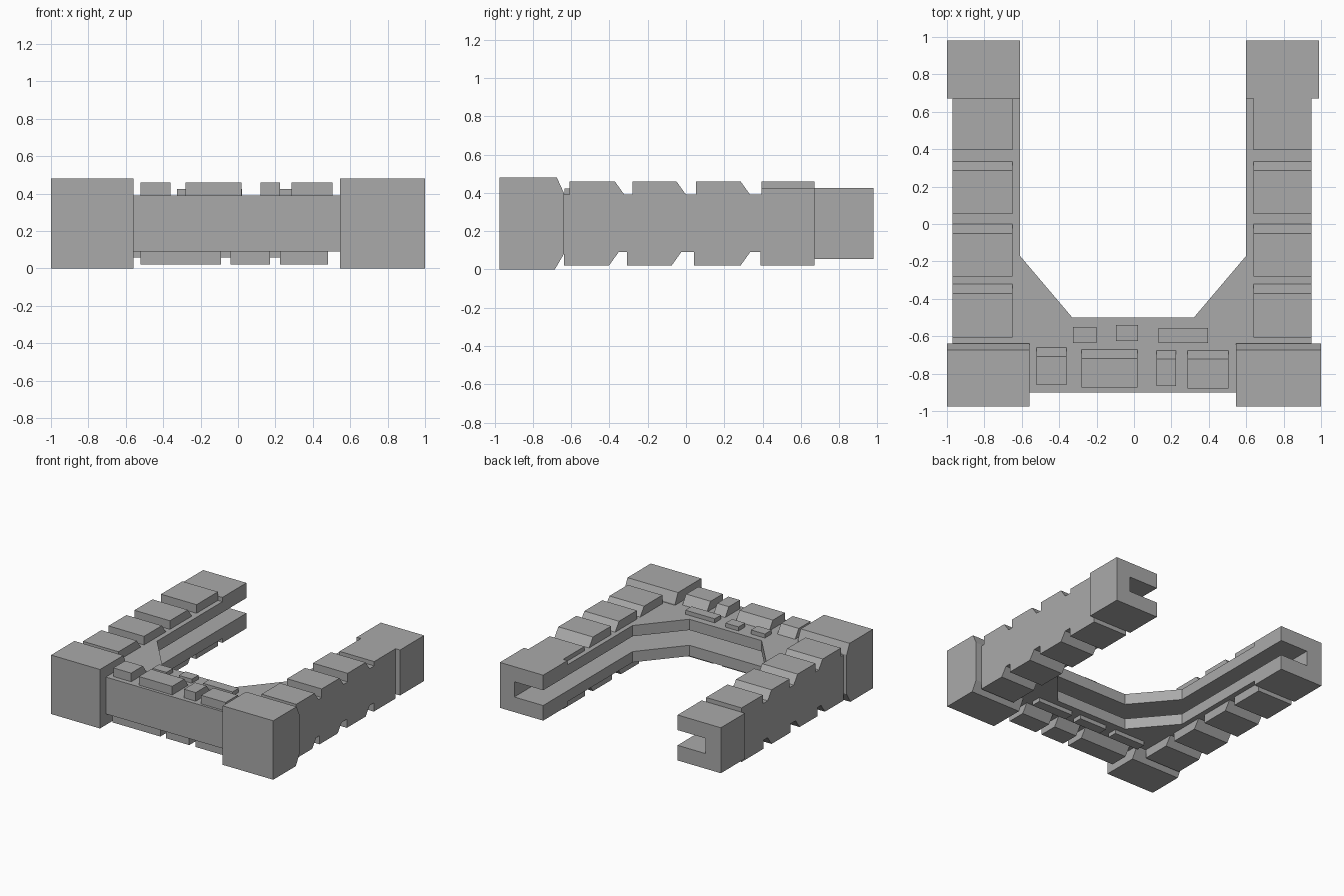
import bpy, bmesh
from mathutils import Vector

cube = bpy.data.objects.get("Cube")
if cube:
    bpy.data.objects.remove(cube, do_unlink=True)

grey = bpy.data.materials.new("stone_grey")
grey.use_nodes = True
grey.diffuse_color = (0.4, 0.4, 0.4, 1)
grey.node_tree.nodes["Principled BSDF"].inputs["Base Color"].default_value = (0.4, 0.4, 0.4, 1)

TOP, BOTTOM = 0.39, 0.09      # faces of the main body
RAISE, LOW_RAISE = 0.07, 0.033  # heights of large and small plates


def prism(name, points, axis, lo, hi):
    """Extrude a profile: (x, y) points along z, or (y, z) points along x."""
    place = (lambda a, b, t: (a, b, t)) if axis == "z" else (lambda a, b, t: (t, a, b))
    bm = bmesh.new()
    face = bm.faces.new([bm.verts.new(place(a, b, lo)) for a, b in points])
    grown = bmesh.ops.extrude_face_region(bm, geom=[face])
    shift = Vector(place(0, 0, hi - lo))
    for v in grown["geom"]:
        if isinstance(v, bmesh.types.BMVert):
            v.co += shift
    bmesh.ops.recalc_face_normals(bm, faces=bm.faces)
    mesh = bpy.data.meshes.new(name)
    bm.to_mesh(mesh)
    bm.free()
    mesh.materials.append(grey)
    obj = bpy.data.objects.new(name, mesh)
    bpy.context.collection.objects.link(obj)
    return obj


def plate(name, x0, x1, y0, y1, slope, z, height):
    """Raised plate on the surface z whose back edge slopes down by slope."""
    root = z - 0.01 if height > 0 else z + 0.01
    pts = [(y0, root), (y0, z + height), (y1 - slope, z + height), (y1, z)]
    prism(name, pts + [(y1, root)], "x", x0, x1)


# U-shaped body
body = prism("body", [(-0.97, 0.67), (-0.97, -0.9), (0.95, -0.9), (0.95, 0.67),
                      (0.6, 0.67), (0.6, -0.17), (0.32, -0.5), (-0.33, -0.5),
                      (-0.61, -0.17), (-0.61, 0.67)], "z", BOTTOM, TOP)

# Blocks on the arm ends
end_profile = [(0.67, 0.055), (0.98, 0.055), (0.98, 0.425), (0.67, 0.425)]
right_end = prism("right_end_block", end_profile, "x", -1.0, -0.61)
left_end = prism("left_end_block", end_profile, "x", 0.6, 0.99)

# Slot that runs along the whole inner side
slot = prism("slot_cutter", [(-0.86, 1.1), (-0.86, -0.27), (-0.45, -0.75),
                             (0.45, -0.75), (0.86, -0.27), (0.86, 1.1),
                             (0.3, 1.1), (0.3, -0.3), (-0.3, -0.3), (-0.3, 1.1)],
             "z", 0.178, 0.302)
slot.hide_render = True
slot.hide_set(True)
slot.display_type = "WIRE"
for part in (body, right_end, left_end):
    cut = part.modifiers.new("slot", "BOOLEAN")
    cut.operation = "DIFFERENCE"
    cut.solver = "EXACT"
    cut.object = slot

# Front corner blocks, chamfered at the back
corner = [(-0.975, 0), (-0.685, 0), (-0.638, 0.08), (-0.638, 0.4),
          (-0.675, 0.48), (-0.975, 0.48)]
prism("right_corner_block", corner, "x", -1.0, -0.56)
prism("left_corner_block", corner, "x", 0.545, 1.0)

# Plates along the arms
upper = [(-0.608, -0.322), (-0.28, 0.0), (0.053, 0.335)]
lower = [(-0.638, -0.352), (-0.308, -0.025), (0.043, 0.335)]
for side, x0, x1, last in (("right", -0.97, -0.65, RAISE), ("left", 0.638, 0.95, 0.035)):
    for i in range(3):
        plate(f"{side}_upper_plate_{i}", x0, x1, *upper[i], 0.05, TOP, RAISE)
        plate(f"{side}_lower_plate_{i}", x0, x1, *lower[i], 0.05, BOTTOM, -RAISE)
    plate(f"{side}_upper_plate_end", x0, x1, 0.395, 0.67, 0, TOP, last)
    plate(f"{side}_lower_plate_end", x0, x1, 0.39, 0.67, 0, BOTTOM, -RAISE)

# Large plates on the front beam
for i, (x0, x1, y0, y1) in enumerate([(-0.52, -0.36, -0.86, -0.66), (-0.28, 0.02, -0.875, -0.67),
                                      (0.12, 0.225, -0.865, -0.675), (0.285, 0.505, -0.88, -0.675)]):
    plate(f"beam_upper_plate_{i}", x0, x1, y0, y1, 0.048, TOP, RAISE)
for i, (x0, x1) in enumerate([(-0.52, -0.09), (-0.04, 0.17), (0.225, 0.48)]):
    plate(f"beam_lower_plate_{i}", x0, x1, -0.87, -0.67, 0.048, BOTTOM, -RAISE)

# Small plates behind them
for i, (x0, x1, y0, y1) in enumerate([(-0.325, -0.2, -0.635, -0.55), (-0.095, 0.022, -0.625, -0.54),
                                      (0.13, 0.395, -0.635, -0.555)]):
    plate(f"beam_upper_stud_{i}", x0, x1, y0, y1, 0, TOP, LOW_RAISE)
for i, (x0, x1) in enumerate([(-0.56, -0.28), (-0.19, 0.06), (0.14, 0.46)]):
    plate(f"beam_lower_stud_{i}", x0, x1, -0.63, -0.55, 0, BOTTOM, -LOW_RAISE)
